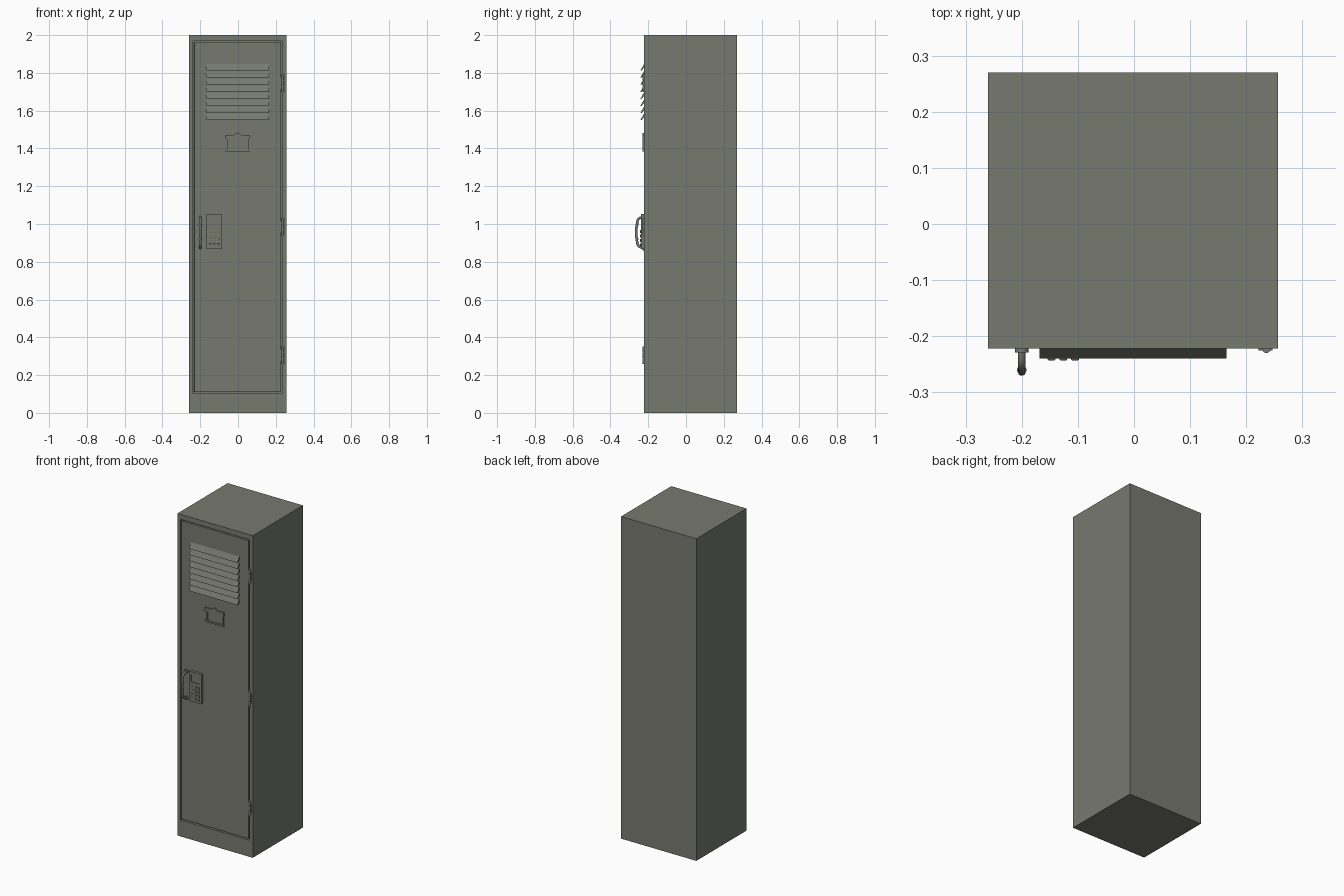
import bpy, bmesh, math
from mathutils import Vector

cube = bpy.data.objects.get("Cube")
if cube:
    bpy.data.objects.remove(cube, do_unlink=True)

paint = bpy.data.materials.new("grey_green_paint")
paint.use_nodes = True
colour = (0.185, 0.195, 0.16, 1)
paint.diffuse_color = colour
paint.node_tree.nodes["Principled BSDF"].inputs["Base Color"].default_value = colour

FRONT = -0.222  # face plane of the cabinet


def finish(bm, name, bevel=0, smooth=False):
    bmesh.ops.recalc_face_normals(bm, faces=bm.faces)
    me = bpy.data.meshes.new(name)
    bm.to_mesh(me)
    bm.free()
    ob = bpy.data.objects.new(name, me)
    bpy.context.collection.objects.link(ob)
    me.materials.append(paint)
    if smooth:
        for p in me.polygons:
            p.use_smooth = True
        me.set_sharp_from_angle(angle=math.radians(40))
    if bevel:
        mod = ob.modifiers.new("soft_edge", "BEVEL")
        mod.width = bevel
        mod.segments = 2
    return ob


def add_box(bm, x0, x1, y0, y1, z0, z1):
    verts = bmesh.ops.create_cube(bm, size=1)["verts"]
    for v in verts:
        v.co = ((x0 + x1) / 2 + v.co.x * (x1 - x0),
                (y0 + y1) / 2 + v.co.y * (y1 - y0),
                (z0 + z1) / 2 + v.co.z * (z1 - z0))
    return verts


def box(name, x0, x1, y0, y1, z0, z1, bevel=0):
    bm = bmesh.new()
    add_box(bm, x0, x1, y0, y1, z0, z1)
    return finish(bm, name, bevel)


def recess_front(bm, x0, x1, z0, z1, depth):
    """Cut a rectangular pocket into the face pointing to -y."""
    bm.normal_update()
    face = min(bm.faces, key=lambda f: f.calc_center_median().y)
    mid = face.calc_center_median()
    bmesh.ops.inset_region(bm, faces=[face], thickness=0.005)
    for v in face.verts:
        v.co.x = x0 if v.co.x < mid.x else x1
        v.co.z = z0 if v.co.z < mid.z else z1
    pocket = bmesh.ops.extrude_face_region(bm, geom=[face])
    for v in pocket["geom"]:
        if isinstance(v, bmesh.types.BMVert):
            v.co.y += depth
    if face.is_valid:
        bmesh.ops.delete(bm, geom=[face], context="FACES_ONLY")


def prism(name, points, to_co, a, b):
    """Extrude a closed outline between two positions on a third axis."""
    bm = bmesh.new()
    ends = [[bm.verts.new(to_co(p, d)) for p in points] for d in (a, b)]
    for end in ends:
        bm.faces.new(end)
    n = len(points)
    for i in range(n):
        j = (i + 1) % n
        bm.faces.new((ends[0][i], ends[0][j], ends[1][j], ends[1][i]))
    return finish(bm, name)


def add_cylinder(bm, centre, radius, depth, axis):
    verts = bmesh.ops.create_cone(bm, cap_ends=True, segments=16, radius1=radius,
                                  radius2=radius, depth=depth)["verts"]
    turn = Vector((0, 0, 1)).rotation_difference(Vector(axis))
    for v in verts:
        v.co = turn @ v.co + Vector(centre)


# Cabinet with a shallow pocket for the door
bm = bmesh.new()
add_box(bm, -0.26, 0.257, FRONT, 0.27, 0, 2)
recess_front(bm, -0.239, 0.234, 0.102, 1.968, 0.02)
finish(bm, "cabinet")

# Door, flush with the frame and set off by a narrow gap
box("door", -0.232, 0.227, FRONT, FRONT + 0.021, 0.11, 1.961, 0.002)

# Ventilation louvres, each overhanging the one below
pitch = 0.0375
for i in range(8):
    z = 1.55 + i * pitch
    outline = [(FRONT + 0.002, z + pitch), (FRONT - 0.018, z + 0.003),
               (FRONT - 0.018, z), (FRONT - 0.013, z),
               (FRONT + 0.002, z + 0.018)]
    prism(f"louvre_{i + 1}", outline, lambda p, d: (d, p[0], p[1]), -0.168, 0.165)

# Label holder: frame bars, raised top lip and card
bars = {"left": (-0.059, -0.049, 1.383, 1.46), "right": (0.049, 0.059, 1.383, 1.46),
        "bottom": (-0.067, 0.063, 1.383, 1.394)}
for side, (x0, x1, z0, z1) in bars.items():
    box(f"label_holder_{side}", x0, x1, FRONT - 0.009, FRONT + 0.001, z0, z1, 0.0015)
lip = [(-0.067, 1.45), (0.063, 1.45), (0.063, 1.471), (0.02, 1.471),
       (0.008, 1.481), (-0.012, 1.481), (-0.024, 1.471), (-0.067, 1.471)]
prism("label_holder_lip", lip, lambda p, d: (p[0], d, p[1]), FRONT - 0.009, FRONT + 0.001)
box("label_card", -0.05, 0.05, FRONT - 0.003, FRONT + 0.001, 1.39, 1.455)

# Keypad lock with a sunken screen and rows of buttons
bm = bmesh.new()
add_box(bm, -0.168, -0.084, FRONT - 0.017, FRONT + 0.001, 0.868, 1.052)
recess_front(bm, -0.156, -0.098, 0.988, 1.035, 0.005)
finish(bm, "keypad")
for row in range(4):
    for col in range(3):
        x, z = -0.147 + col * 0.021, 0.888 + row * 0.024
        box(f"button_{row * 3 + col + 1}", x - 0.007, x + 0.007,
            FRONT - 0.021, FRONT - 0.016, z - 0.008, z + 0.008, 0.002)

# Pull handle: a round bar bent back to the door at both ends
path = bpy.data.curves.new("handle_path", "CURVE")
path.dimensions = "3D"
path.bevel_depth = 0.007
path.bevel_resolution = 3
path.use_fill_caps = True
path.resolution_u = 8
spline = path.splines.new("BEZIER")
stops = [(FRONT, 0.873), (-0.25, 0.883), (-0.26, 0.915),
         (-0.26, 0.998), (-0.25, 1.028), (FRONT, 1.038)]
spline.bezier_points.add(len(stops) - 1)
for point, (y, z) in zip(spline.bezier_points, stops):
    point.co = (-0.2, y, z)
    point.handle_left_type = point.handle_right_type = "AUTO"
handle = bpy.data.objects.new("handle", path)
bpy.context.collection.objects.link(handle)
path.materials.append(paint)

# Handle mounts and grip collars
bm = bmesh.new()
for z in (0.873, 1.038):
    add_cylinder(bm, (-0.2, FRONT - 0.003, z), 0.012, 0.008, (0, 1, 0))
for z in (0.918, 0.995):
    add_cylinder(bm, (-0.2, -0.26, z), 0.0085, 0.008, (0, 0, 1))
finish(bm, "handle_mounts", smooth=True)

# Hinges: three knuckles over the gap and a leaf on the door
for name, z in (("bottom", 0.305), ("middle", 0.985), ("top", 1.745)):
    bm = bmesh.new()
    for k in (-1, 0, 1):
        add_cylinder(bm, (0.236, FRONT - 0.001, z + k * 0.032), 0.007, 0.03, (0, 0, 1))
    finish(bm, f"{name}_hinge", smooth=True)
    box(f"{name}_hinge_leaf", 0.222, 0.247, FRONT - 0.003, FRONT + 0.002,
        z - 0.03, z + 0.03)
